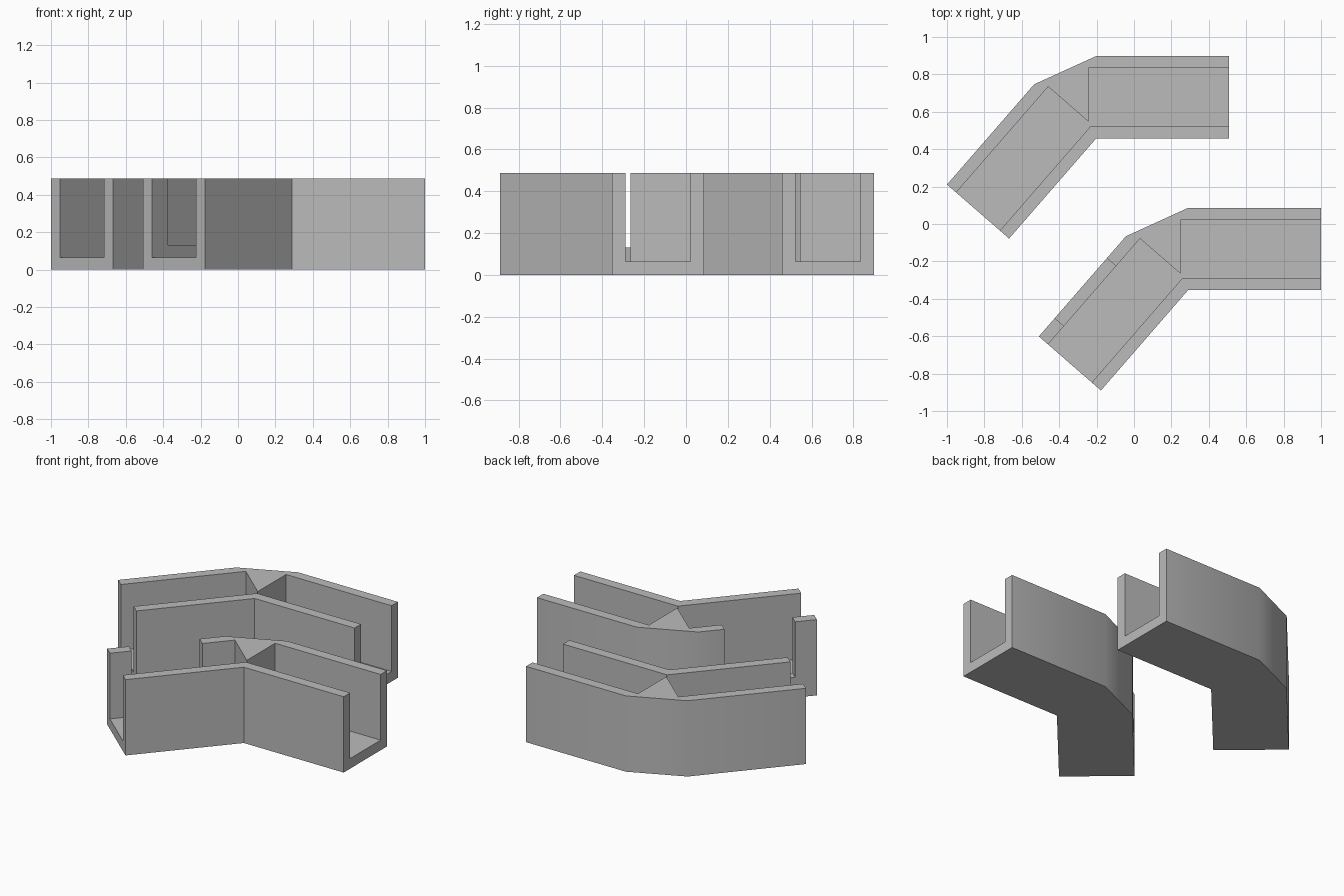
import bpy, bmesh
from math import radians
from mathutils import Matrix, Vector

cube = bpy.data.objects.get("Cube")
if cube:
    bpy.data.objects.remove(cube, do_unlink=True)

LEG, WIDTH, HEIGHT = 0.71, 0.44, 0.487     # each straight leg
WALL, FLOOR = 0.065, 0.065
OVERLAP = 0.04                             # how far each channel runs past the bend
BEND = Matrix.Rotation(radians(49), 3, "Z")

grey = bpy.data.materials.new("plain grey")
grey.use_nodes = True
GREY = (0.5, 0.5, 0.5, 1)
grey.diffuse_color = GREY
grey.node_tree.nodes["Principled BSDF"].inputs["Base Color"].default_value = GREY


def prism(name, outline, z0, z1):
    """Extrude a flat outline from z0 up to z1."""
    bm = bmesh.new()
    base = bm.faces.new([bm.verts.new((p[0], p[1], z0)) for p in outline])
    top = bmesh.ops.extrude_face_region(bm, geom=[base])["geom"]
    bmesh.ops.translate(bm, vec=(0, 0, z1 - z0),
                        verts=[v for v in top if isinstance(v, bmesh.types.BMVert)])
    bmesh.ops.recalc_face_normals(bm, faces=bm.faces)
    mesh = bpy.data.meshes.new(name)
    bm.to_mesh(mesh)
    bm.free()
    obj = bpy.data.objects.new(name, mesh)
    bpy.context.collection.objects.link(obj)
    return obj


def rect(x0, x1, y0, y1, bent=False):
    """Corners of a rectangle, optionally turned along the bent leg."""
    pts = [Vector((x, y, 0)) for x, y in ((x0, y0), (x1, y0), (x1, y1), (x0, y1))]
    return [BEND @ p for p in pts] if bent else pts


def cut(obj, outline, z0):
    """Remove a prism open at the top."""
    cutter = prism("cutter", outline, z0, HEIGHT + 0.1)
    cutter.hide_render = True
    mod = obj.modifiers.new("cut", "BOOLEAN")
    mod.operation, mod.solver, mod.object = "DIFFERENCE", "EXACT", cutter
    bpy.context.view_layer.objects.active = obj
    bpy.ops.object.modifier_apply(modifier=mod.name)
    bpy.data.objects.remove(cutter, do_unlink=True)


def elbow_channel(name, pivot, side_opening):
    # solid body: straight leg, chamfered outer corner, bent leg
    straight = rect(0, LEG, 0, WIDTH)
    bent = rect(-LEG, 0, 0, WIDTH, True)
    body = prism(name, straight + [bent[2], bent[3], bent[0]], 0, HEIGHT)
    # channels along both legs
    inner, outer = WALL, WIDTH - WALL
    cut(body, rect(-OVERLAP, LEG + 0.1, inner, outer), FLOOR)
    cut(body, rect(-LEG - 0.1, OVERLAP, inner, outer, True), FLOOR)
    # opening in the outer wall of the bent leg
    if side_opening:
        cut(body, rect(-LEG + 0.13, -0.155, outer - 0.03, WIDTH + 0.1, True), 0.13)
    body.location = (*pivot, 0)
    body.data.materials.clear()
    body.data.materials.append(grey)
    bpy.ops.object.select_all(action="DESELECT")
    body.select_set(True)
    bpy.context.view_layer.objects.active = body
    bpy.ops.object.shade_smooth_by_angle(angle=radians(30))


elbow_channel("back_elbow_channel", (-0.202, 0.458), False)
elbow_channel("front_elbow_channel", (0.289, -0.354), True)
